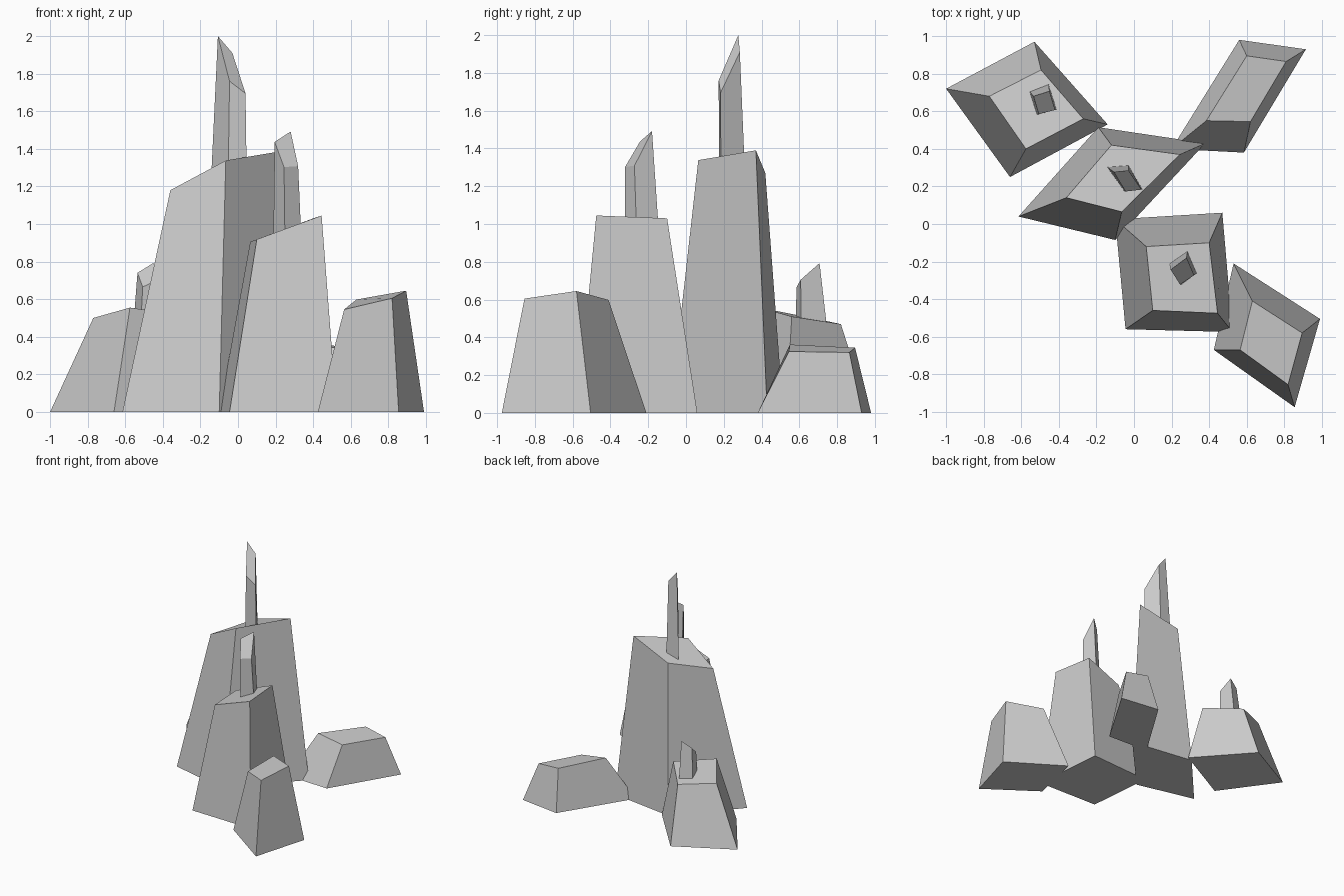
import bpy, bmesh


def tapered_block(name, base, base_z, top):
    """Four-sided block: flat base outline joined to a sloping cut top."""
    bm = bmesh.new()
    lower = [bm.verts.new((x, y, base_z)) for x, y in base]
    upper = [bm.verts.new(p) for p in top]
    bm.faces.new(lower[::-1])
    bm.faces.new(upper)
    for i in range(4):
        j = (i + 1) % 4
        bm.faces.new((lower[i], lower[j], upper[j], upper[i]))
    bmesh.ops.recalc_face_normals(bm, faces=bm.faces)
    mesh = bpy.data.meshes.new(name)
    bm.to_mesh(mesh)
    bm.free()
    obj = bpy.data.objects.new(name, mesh)
    bpy.context.collection.objects.link(obj)
    return obj


# Large rocks standing on the ground
tapered_block("rock_back_left",
              [(-1.0, .72), (-.53, .97), (-.14, .53), (-.66, .25)], 0,
              [(-.77, .68, .50), (-.495, .82, .47), (-.27, .56, .51), (-.575, .40, .555)])
tapered_block("rock_centre_tall",
              [(-.615, .04), (-.19, .515), (.38, .43), (-.10, -.085)], 0,
              [(-.36, .14, 1.18), (-.12, .42, 1.27), (.245, .37, 1.39), (-.065, .065, 1.338)])
tapered_block("rock_front_centre",
              [(-.10, .025), (.47, .06), (.525, -.575), (-.045, -.56)], 0,
              [(.065, -.12, .905), (.40, -.10, 1.03), (.445, -.475, 1.045), (.10, -.46, .918)])
tapered_block("rock_front_right",
              [(.53, -.21), (.99, -.505), (.855, -.975), (.425, -.67)], 0,
              [(.63, -.41, .598), (.895, -.58, .645), (.82, -.855, .605), (.565, -.67, .545)])
tapered_block("rock_back_right",
              [(.56, .98), (.915, .93), (.585, .38), (.20, .40)], 0,
              [(.60, .895, .345), (.81, .865, .32), (.62, .545, .325), (.385, .55, .362)])

# Slim spikes rooted in the rock tops
tapered_block("spike_tall",
              [(-.145, .305), (-.03, .315), (.047, .185), (-.053, .175)], 1.2,
              [(-.107, .277, 2.0), (-.03, .285, 1.91), (.04, .183, 1.695), (-.045, .173, 1.76)])
tapered_block("spike_medium",
              [(.188, -.21), (.285, -.14), (.338, -.26), (.25, -.325)], .9,
              [(.195, -.243, 1.437), (.28, -.18, 1.492), (.32, -.273, 1.308), (.245, -.322, 1.303)])
tapered_block("spike_small",
              [(-.56, .71), (-.455, .75), (-.41, .61), (-.52, .58)], .42,
              [(-.535, .68, .74), (-.45, .707, .793), (-.42, .607, .705), (-.507, .585, .665)])
